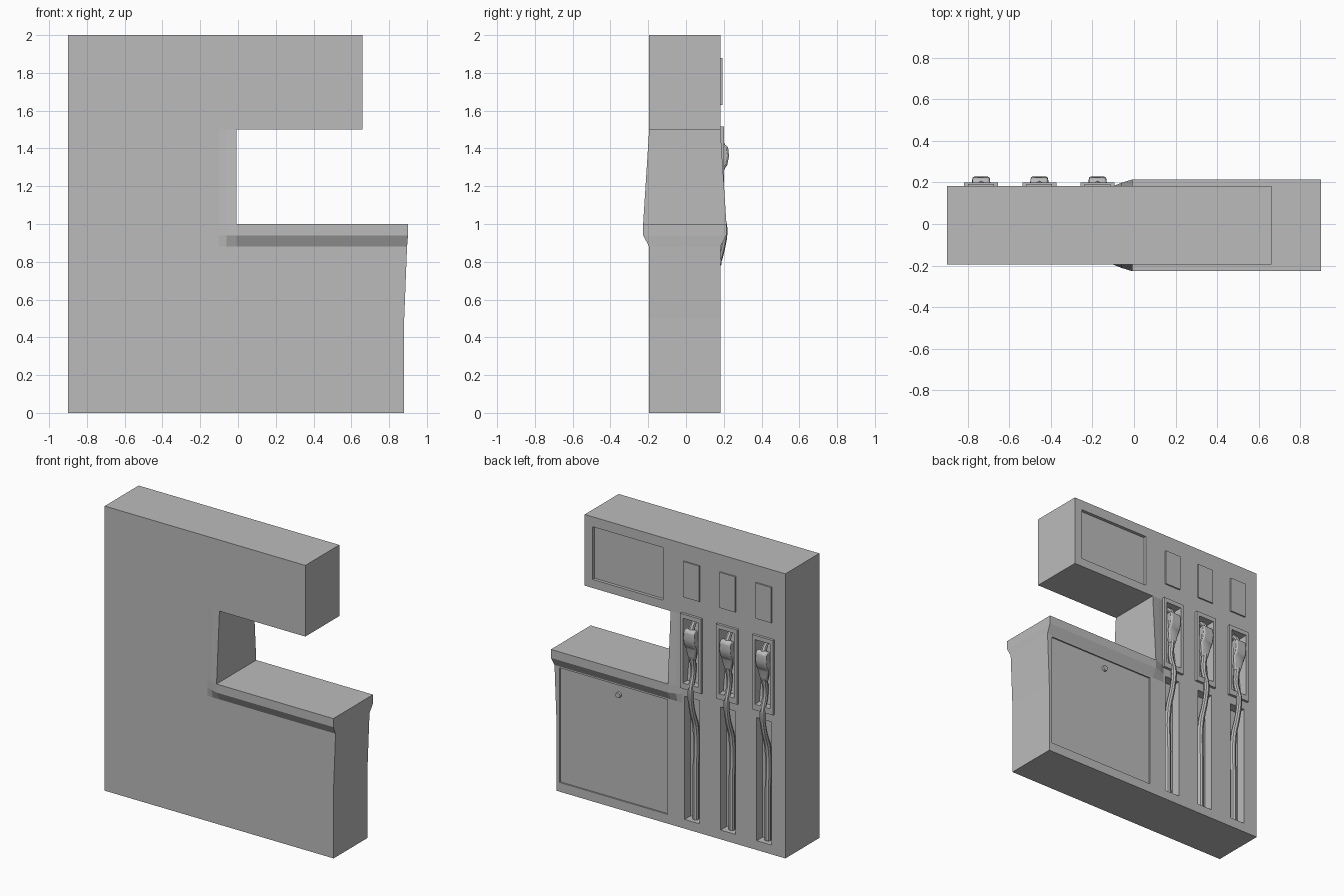
import bpy, bmesh
from mathutils import Vector

old = bpy.data.objects.get("Cube")
if old:
    bpy.data.objects.remove(old, do_unlink=True)

grey = bpy.data.materials.new("plain grey")
grey.use_nodes = True
grey.diffuse_color = (0.5, 0.5, 0.5, 1)
grey.node_tree.nodes["Principled BSDF"].inputs["Base Color"].default_value = (0.5, 0.5, 0.5, 1)

BACK, FRONT = 0.182, -0.195
BAYS = [-0.175, -0.455, -0.735]


def finish(name, bm):
    bmesh.ops.recalc_face_normals(bm, faces=bm.faces)
    me = bpy.data.meshes.new(name)
    bm.to_mesh(me)
    bm.free()
    me.materials.append(grey)
    ob = bpy.data.objects.new(name, me)
    bpy.context.collection.objects.link(ob)
    return ob


def prism(bm, profile, x0, x1):
    """Extrude a (y, z) profile from x0 to x1."""
    ends = [[bm.verts.new((x, y, z)) for y, z in profile] for x in (x0, x1)]
    bm.faces.new(ends[0])
    bm.faces.new(ends[1][::-1])
    n = len(profile)
    for i in range(n):
        j = (i + 1) % n
        bm.faces.new((ends[0][i], ends[1][i], ends[1][j], ends[0][j]))


def box(bm, x0, x1, y0, y1, z0, z1):
    prism(bm, [(y0, z0), (y1, z0), (y1, z1), (y0, z1)], x0, x1)


def smooth(ob, angle=0.6):
    bpy.ops.object.select_all(action="DESELECT")
    ob.select_set(True)
    bpy.context.view_layer.objects.active = ob
    bpy.ops.object.shade_smooth_by_angle(angle=angle)


def cut(ob, cutter):
    mod = ob.modifiers.new("recesses", "BOOLEAN")
    mod.operation, mod.solver, mod.object = "DIFFERENCE", "EXACT", cutter
    bpy.ops.object.select_all(action="DESELECT")
    bpy.context.view_layer.objects.active = ob
    ob.select_set(True)
    bpy.ops.object.modifier_apply(modifier=mod.name)


def tube(name, points, radii):
    cu = bpy.data.curves.new(name, "CURVE")
    cu.dimensions, cu.bevel_depth, cu.bevel_resolution = "3D", 1.0, 2
    cu.resolution_u, cu.use_fill_caps = 5, True
    sp = cu.splines.new("BEZIER")
    sp.bezier_points.add(len(points) - 1)
    for bp, p, r in zip(sp.bezier_points, points, radii):
        bp.co, bp.radius = p, r
        bp.handle_left_type = bp.handle_right_type = "AUTO"
    cu.materials.append(grey)
    ob = bpy.data.objects.new(name, cu)
    bpy.context.collection.objects.link(ob)
    bpy.ops.object.select_all(action="DESELECT")
    ob.select_set(True)
    bpy.context.view_layer.objects.active = ob
    bpy.ops.object.convert(target="MESH")
    smooth(bpy.context.object)


# Cabinet: a C-shaped cell grid with a flared counter fading into the column
levels = [0, 0.5, 0.88, 0.94, 1.0, 1.5, 2.0]
end_x = [0.88, 0.88, 0.895, 0.9, 0.9, 0.66, 0.66]
flare_z = [0, 0, 0, 0.032, 0.032, 0, 0]
columns = [-0.9, -0.1, -0.06, -0.008, None]
flare_x = [0, 0, 0.5, 1, 1]
bm = bmesh.new()
verts = {}


def corner(i, k, side):
    if (i, k, side) not in verts:
        x = end_x[k] if columns[i] is None else columns[i]
        f = flare_x[i] * flare_z[k]
        y = BACK + f if side else FRONT - f
        verts[i, k, side] = bm.verts.new((x, y, levels[k]))
    return verts[i, k, side]


def filled(i, k):
    return 0 <= i < 4 and 0 <= k < 6 and not (i == 3 and k == 4)


for i in range(4):
    for k in range(6):
        if not filled(i, k):
            continue
        ring = [(i, k), (i + 1, k), (i + 1, k + 1), (i, k + 1)]
        for side in (0, 1):
            bm.faces.new([corner(a, b, side) for a, b in ring])
        for n, (di, dk) in enumerate([(0, -1), (1, 0), (0, 1), (-1, 0)]):
            if not filled(i + di, k + dk):
                p, q = ring[n], ring[(n + 1) % 4]
                bm.faces.new([corner(*p, 0), corner(*q, 0), corner(*q, 1), corner(*p, 1)])
cabinet = finish("cabinet", bm)

# Recesses: upper display, lower access panel, nozzle pockets and hose channels
bm = bmesh.new()
box(bm, 0.05, 0.6, BACK - 0.022, 0.3, 1.56, 1.93)
box(bm, 0.015, 0.855, BACK - 0.01, 0.2, 0.065, 0.87)
for x in BAYS:
    prism(bm, [(0.15, 1.03), (0.3, 1.03), (0.3, 1.485), (0.09, 1.485)], x - 0.06, x + 0.06)
    box(bm, x - 0.058, x + 0.058, 0.115, 0.3, 0.065, 0.93)
cutter = finish("recess_cutter", bm)
cutter.hide_render = True
cut(cabinet, cutter)

# Raised frames around the nozzle pockets
bm = bmesh.new()
for x in BAYS:
    box(bm, x - 0.082, x + 0.082, BACK - 0.005, 0.2, 0.99, 1.515)
frames = finish("nozzle_frames", bm)
cut(frames, cutter)
bpy.data.objects.remove(cutter, do_unlink=True)

# Small display plates
bm = bmesh.new()
for x in BAYS:
    box(bm, x - 0.062, x + 0.062, BACK - 0.005, 0.192, 1.63, 1.88)
finish("display_plates", bm)

# Round lock on the access panel
bm = bmesh.new()
bmesh.ops.create_cone(bm, cap_ends=True, segments=16, radius1=0.02, radius2=0.018, depth=0.02)
bmesh.ops.rotate(bm, verts=bm.verts, cent=(0, 0, 0),
                 matrix=Vector((0, 0, 1)).rotation_difference(Vector((0, 1, 0))).to_matrix())
bmesh.ops.translate(bm, verts=bm.verts, vec=(0.4, BACK - 0.004, 0.8))
smooth(finish("panel_lock", bm))

# Nozzles and hoses
grip = [(0.165, 1.2), (0.19, 1.2), (0.202, 1.29), (0.218, 1.31), (0.228, 1.36),
        (0.222, 1.41), (0.2, 1.425), (0.165, 1.41), (0.155, 1.3)]
for n, x in enumerate(BAYS, 1):
    bm = bmesh.new()
    prism(bm, grip, x - 0.042, x + 0.042)
    for v in bm.verts:
        if v.co.z < 1.25:
            v.co.x = x + (v.co.x - x) * 0.6
    ob = finish(f"nozzle_grip_{n}", bm)
    bevel = ob.modifiers.new("rounding", "BEVEL")
    bevel.width, bevel.segments = 0.01, 2
    smooth(ob)
    tube(f"nozzle_spout_{n}", [(x, 0.19, 1.4), (x, 0.175, 1.44), (x - 0.005, 0.14, 1.48)],
         [0.024, 0.018, 0.014])
    tube(f"hose_{n}", [(x, 0.178, 1.22), (x, 0.168, 1.11), (x, 0.2, 0.98), (x, 0.185, 0.86),
                       (x, 0.143, 0.72), (x, 0.14, 0.4), (x, 0.14, 0.07)],
         [0.022, 0.019, 0.019, 0.019, 0.021, 0.021, 0.021])
